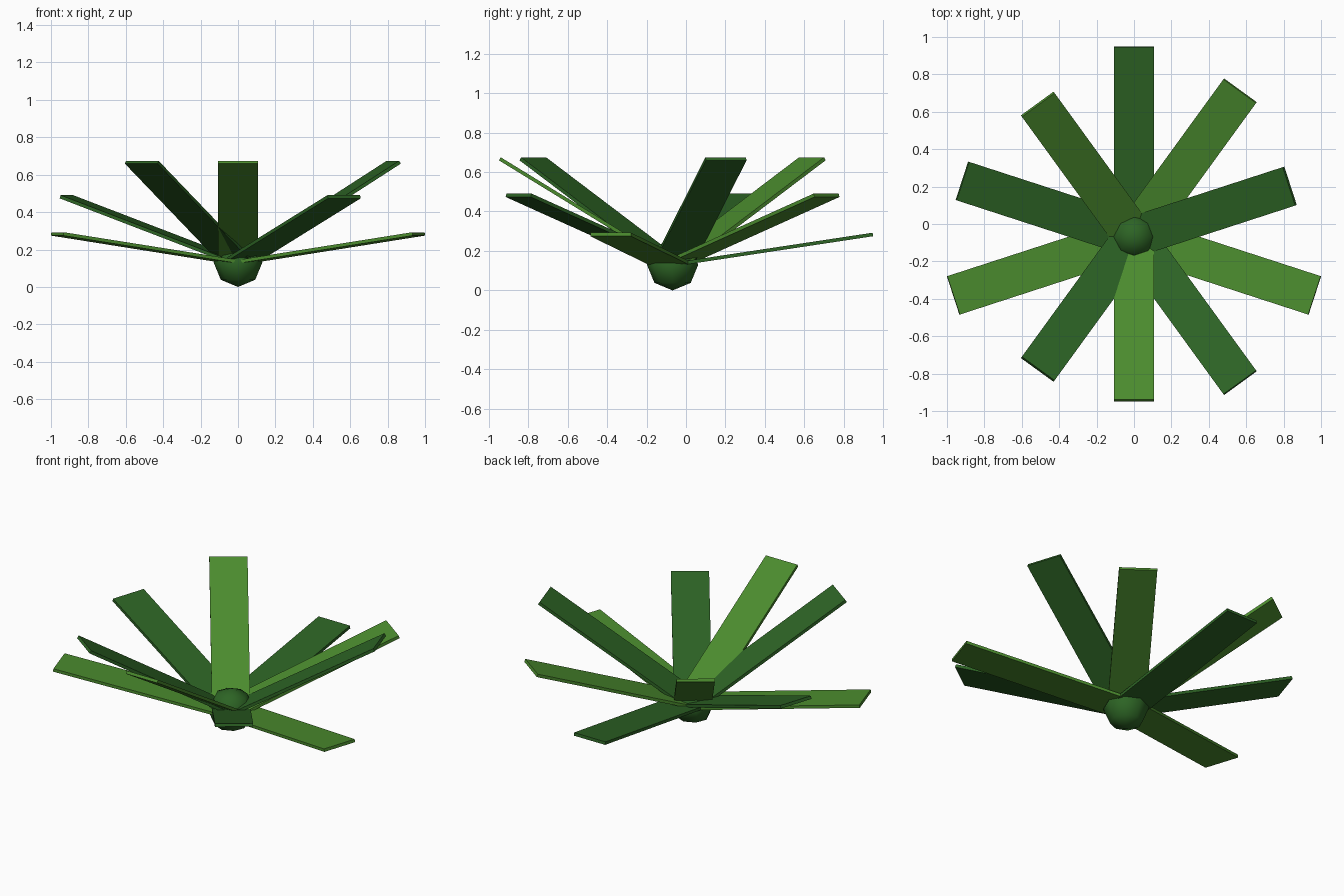
import bpy, math
from mathutils import Matrix

if "Cube" in bpy.data.objects:
    bpy.data.objects.remove(bpy.data.objects["Cube"])

HUB_Y, HUB_R = -0.068, 0.13
LENGTH, WIDTH, THICK = 1.027, 0.216, 0.018
TILTS = (0.55, 0.35, 0.15)   # elevation of successive leaves, radians


def material(name, rgb):
    m = bpy.data.materials.new(name)
    m.diffuse_color = (*rgb, 1)
    m.use_nodes = True
    m.node_tree.nodes["Principled BSDF"].inputs["Base Color"].default_value = m.diffuse_color
    return m


light_green = material("light_green", (0.07, 0.26, 0.027))
dark_green = material("dark_green", (0.026, 0.127, 0.018))

# Low-poly round heart the leaves grow from
bpy.ops.mesh.primitive_uv_sphere_add(segments=8, ring_count=4, radius=HUB_R,
                                     location=(0, HUB_Y, HUB_R))
hub = bpy.context.object
hub.name = "plant_heart"
hub.data.materials.append(dark_green)
bpy.ops.object.shade_smooth()


# Flat strap leaf running outward from the heart's centre
def leaf(i):
    bpy.ops.mesh.primitive_cube_add(size=1)
    ob = bpy.context.object
    ob.name = f"leaf_{i + 1}"
    azimuth = math.radians(-90 + 36 * i)
    ob.data.transform(
        Matrix.Translation((0, HUB_Y, HUB_R))
        @ Matrix.Rotation(azimuth, 4, 'Z')
        @ Matrix.Rotation(-TILTS[i % 3], 4, 'Y')
        @ Matrix.Translation((LENGTH / 2, 0, 0))
        @ Matrix.Diagonal((LENGTH, WIDTH, THICK, 1)))
    ob.data.materials.append(dark_green if i % 2 else light_green)


for i in range(10):
    leaf(i)
